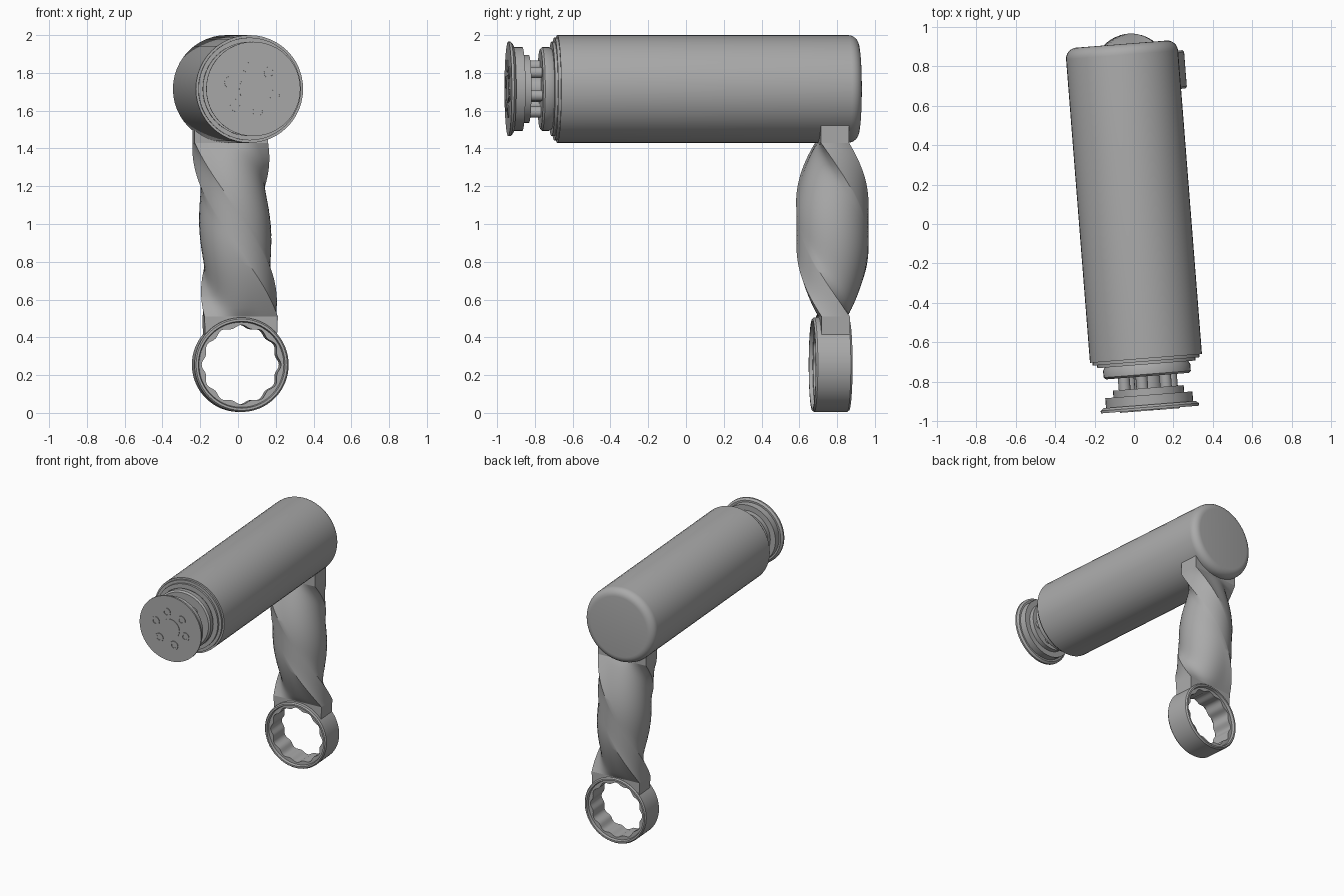
import bpy, bmesh
from math import sin, cos, tan, pi, radians, atan2, hypot
from mathutils import Matrix, Vector

if "Cube" in bpy.data.objects:
    bpy.data.objects.remove(bpy.data.objects["Cube"])

grey = bpy.data.materials.new("plain_grey")
grey.use_nodes = True
grey.diffuse_color = (0.4, 0.4, 0.4, 1)
grey.node_tree.nodes["Principled BSDF"].inputs["Base Color"].default_value = (0.4, 0.4, 0.4, 1)

YAW = Matrix.Rotation(radians(4.5), 4, 'Z')   # whole assembly is turned a little
AXIS_X, AXIS_Z = 0.007, 1.715                 # handle axis
RING_X, RING_Z = 0.072, 0.255                 # ring centre


def loft(name, rings, caps=True, closed=False):
    """Skin a list of equally long point rings."""
    bm = bmesh.new()
    loops = [[bm.verts.new(p) for p in ring] for ring in rings]
    pairs = list(zip(loops, loops[1:]))
    if closed:
        pairs.append((loops[-1], loops[0]))
    for a, b in pairs:
        for i in range(len(a)):
            j = (i + 1) % len(a)
            bm.faces.new((a[i], a[j], b[j], b[i]))
    if caps and not closed:
        bm.faces.new(loops[0])
        bm.faces.new(loops[-1])
    bmesh.ops.recalc_face_normals(bm, faces=bm.faces)
    bm.transform(YAW)
    mesh = bpy.data.meshes.new(name)
    bm.to_mesh(mesh)
    bm.free()
    obj = bpy.data.objects.new(name, mesh)
    bpy.context.collection.objects.link(obj)
    mesh.materials.append(grey)
    bpy.ops.object.select_all(action='DESELECT')
    obj.select_set(True)
    bpy.context.view_layer.objects.active = obj
    bpy.ops.object.shade_smooth_by_angle(angle=radians(32))
    return obj


def circle(r, y, x=AXIS_X, z=AXIS_Z, n=40):
    return [(x + r * cos(2 * pi * i / n), y, z + r * sin(2 * pi * i / n)) for i in range(n)]


def lathe(name, profile, x=AXIS_X, z=AXIS_Z, n=40, closed=False):
    """Turn (radius, y) pairs about an axis along y."""
    return loft(name, [circle(r, y, x, z, n) for r, y in profile], closed=closed)


# Handle body with rounded back edge and stepped front
FILLET = 0.055
back = [(0.285 - FILLET + FILLET * cos(t * pi / 12), 0.915 - FILLET + FILLET * sin(t * pi / 12))
        for t in range(7)]
lathe("handle_body", [(0.25, -0.715), (0.25, -0.7), (0.272, -0.7), (0.272, -0.685),
                      (0.285, -0.685)] + back, n=48)

# Collars either side of the posts
lathe("inner_collar", [(0.15, -0.775), (0.21, -0.775), (0.222, -0.765), (0.222, -0.73),
                       (0.21, -0.71)])
lathe("outer_collar", [(0.1, -0.925), (0.222, -0.925), (0.222, -0.87), (0.18, -0.87),
                       (0.18, -0.835), (0.1, -0.835)])
lathe("end_disc", [(0.25, -0.945), (0.25, -0.932), (0.235, -0.92)], n=48)
lathe("disc_hub", [(0.075, -0.949), (0.075, -0.94)], n=32)
lathe("centre_shaft", [(0.07, -0.9), (0.07, -0.74)], n=24)

# Six posts, each with a hollow-headed bolt on the end disc
for k in range(6):
    a = radians(44 + 60 * k)
    px, pz = AXIS_X + 0.125 * cos(a), AXIS_Z + 0.125 * sin(a)
    lathe(f"post_{k + 1}", [(0.03, -0.88), (0.03, -0.74)], px, pz, 16)
    lathe(f"bolt_{k + 1}", [(0.033, -0.94), (0.033, -0.95), (0.018, -0.95), (0.018, -0.946)],
          px, pz, 16)


# Ring with twelve scallops inside and a shallow recess on both faces
def scallops(y, n=96):
    pts = []
    for i in range(n):
        t = 2 * pi * i / n
        r = 0.203 + 0.008 * cos(12 * t)
        pts.append((RING_X + r * cos(t), y, RING_Z + r * sin(t)))
    return pts


def rim(r, y):
    return circle(r, y, RING_X, RING_Z, 96)


loft("ring", [scallops(0.685), rim(0.225, 0.685), rim(0.23, 0.665), rim(0.242, 0.665),
              rim(0.25, 0.675), rim(0.25, 0.85), rim(0.242, 0.86), rim(0.23, 0.86),
              rim(0.225, 0.84), scallops(0.84)], closed=True)

# Saddle block that sits on the ring
HALF_W, HALF_T, ARM_Y = 0.195, 0.075, 0.774
ARM_TOP, ARM_LOW = 1.43, 0.51
arc = [radians(36 + 108 * i / 12) for i in range(13)]
outline = [(RING_X + 0.235 * cos(t), RING_Z + 0.235 * sin(t)) for t in arc]
outline += [(RING_X - HALF_W, ARM_LOW), (RING_X + HALF_W, ARM_LOW)]
loft("saddle_block", [[(x, y, z) for x, z in outline] for y in (ARM_Y - HALF_T, ARM_Y + HALF_T)])


# Twisted arm: flat section at both ends, round in the middle, half a turn overall
def arm_section(f, n=64):
    lean = 0.02 + (RING_X - 0.02) * f
    z = ARM_TOP + (ARM_LOW - ARM_TOP) * f
    roundness = sin(pi * f) ** 0.8
    turn = pi * f
    corner = atan2(HALF_T, HALF_W)
    starts = [-corner, corner, pi - corner, pi + corner, 2 * pi - corner]
    pts = []
    for side in range(4):
        for i in range(n // 4):
            u = 4 * i / n
            t = starts[side] + (starts[side + 1] - starts[side]) * u
            k = min(HALF_W / max(abs(cos(t)), 1e-6), HALF_T / max(abs(sin(t)), 1e-6))
            flat = Vector((k * cos(t), k * sin(t)))
            p = flat.lerp(Vector((0.19 * cos(t), 0.19 * sin(t))), roundness)
            pts.append((lean + p.x * cos(turn) - p.y * sin(turn),
                        ARM_Y + p.x * sin(turn) + p.y * cos(turn), z))
    return pts


loft("twisted_arm", [arm_section(i / 40) for i in range(41)])

# Block joining the arm to the handle
loft("top_block", [[(0.02 + sx * HALF_W, ARM_Y + sy * HALF_T, z)
                    for sx, sy in ((-1, -1), (1, -1), (1, 1), (-1, 1))]
                   for z in (ARM_TOP, 1.56)])
